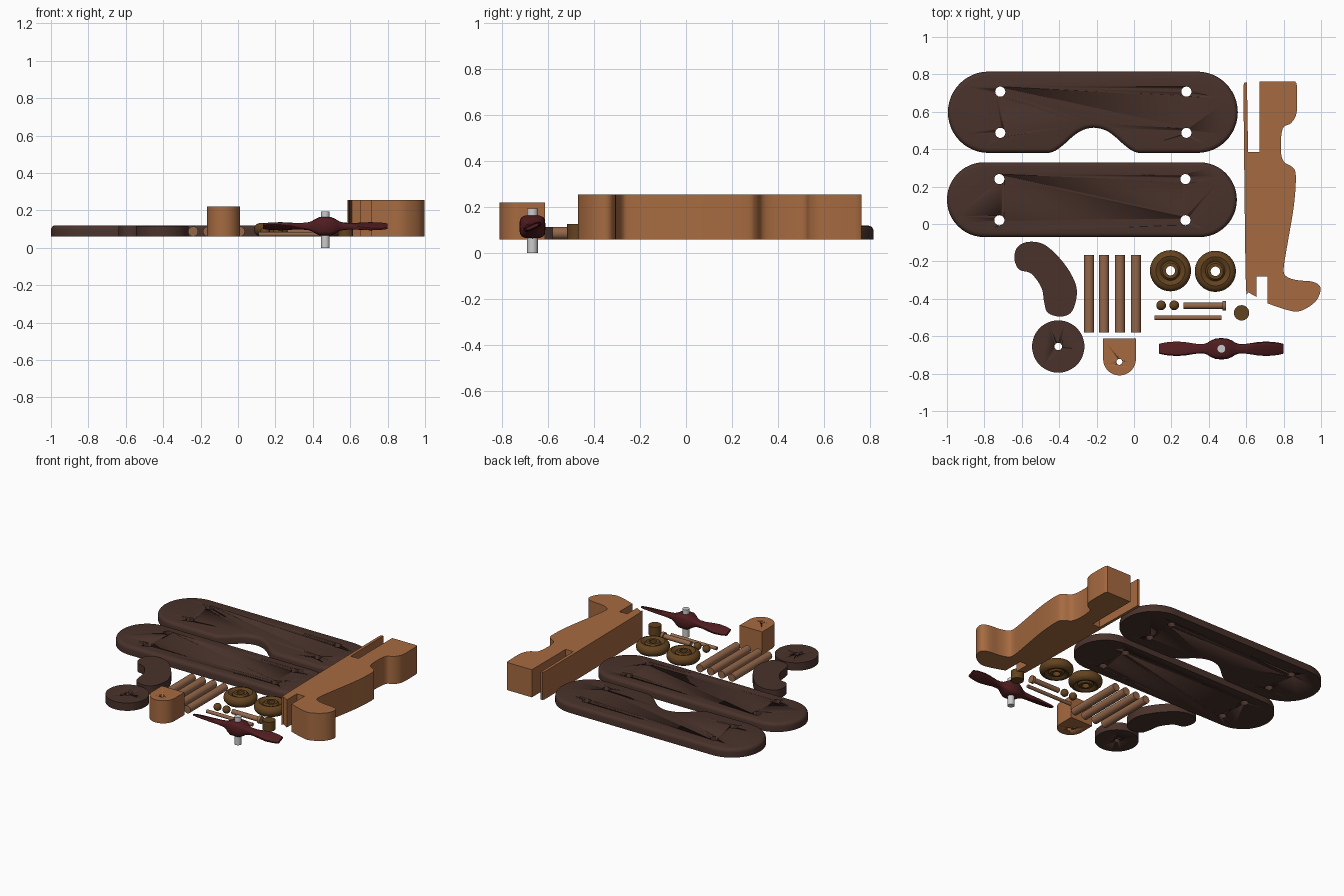
import bpy, bmesh
from math import sin, cos, pi, radians, copysign
from mathutils import Matrix, Vector

cube = bpy.data.objects.get("Cube")
if cube:
    bpy.data.objects.remove(cube)


def material(name, r, g, b):
    m = bpy.data.materials.new(name)
    m.use_nodes = True
    m.diffuse_color = (r, g, b, 1)
    m.node_tree.nodes["Principled BSDF"].inputs["Base Color"].default_value = (r, g, b, 1)
    return m


WALNUT = material("dark walnut", .067, .032, .024)
OAK = material("warm oak", .38, .145, .052)
DOWEL = material("pale dowel", .29, .135, .068)
BROWN = material("golden brown", .125, .056, .014)
RED = material("dark red", .08, .012, .014)
STEEL = material("light steel", .6, .6, .6)
FLOOR = .06


def finish(name, bm, mat):
    bmesh.ops.recalc_face_normals(bm, faces=bm.faces[:])
    mesh = bpy.data.meshes.new(name)
    bm.to_mesh(mesh)
    bm.free()
    obj = bpy.data.objects.new(name, mesh)
    bpy.context.collection.objects.link(obj)
    mesh.materials.append(mat)
    bpy.ops.object.select_all(action='DESELECT')
    obj.select_set(True)
    bpy.context.view_layer.objects.active = obj
    bpy.ops.object.shade_smooth_by_angle(angle=radians(35))
    return obj


def arc(cx, cy, r, start, end, n=24):
    angles = [radians(start + (end - start) * i / n) for i in range(n + 1)]
    return [(cx + r * cos(a), cy + r * sin(a)) for a in angles]


def spline(pts, closed=False, steps=5):
    """Smooth curve through the points."""
    p = [Vector(q) for q in pts]
    p = [p[-1]] + p + p[:2] if closed else [p[0]] + p + [p[-1]]
    out = []
    for a, b, c, d in zip(p, p[1:], p[2:], p[3:]):
        for i in range(steps):
            t = i / steps
            out.append(tuple(b + (c - a) * t / 2 + (2 * a - 5 * b + 4 * c - d) * t * t / 2
                             + (3 * b - a - 3 * c + d) * t ** 3 / 2))
    return out if closed else out + [tuple(pts[-1])]


def cylinder(bm, centre, radius, length, axis='Z', sides=32):
    turn = {'X': Matrix.Rotation(pi / 2, 4, 'Y'), 'Y': Matrix.Rotation(pi / 2, 4, 'X'),
            'Z': Matrix()}[axis]
    bmesh.ops.create_cone(bm, cap_ends=True, segments=sides, radius1=radius, radius2=radius,
                          depth=length, matrix=Matrix.Translation(centre) @ turn)


def rod(name, mat, centre, radius, length, axis='Z'):
    bm = bmesh.new()
    cylinder(bm, centre, radius, length, axis)
    return finish(name, bm, mat)


def board(name, mat, outline, top, holes=(), hole_radius=.027, rounding=0):
    """Flat cut-out board with drilled holes and an optional rounded top edge."""
    bm = bmesh.new()
    base = bm.faces.new([bm.verts.new((x, y, FLOOR)) for x, y in outline])
    new = bmesh.ops.extrude_face_region(bm, geom=[base])["geom"]
    bmesh.ops.translate(bm, vec=(0, 0, top - FLOOR),
                        verts=[v for v in new if isinstance(v, bmesh.types.BMVert)])
    if rounding:
        rim = [e for e in bm.edges if all(v.co.z > top - .001 for v in e.verts)]
        bmesh.ops.bevel(bm, geom=rim, offset=rounding, segments=4, profile=.5,
                        affect='EDGES', clamp_overlap=False)
    obj = finish(name, bm, mat)
    if holes:
        cut = bmesh.new()
        for x, y in holes:
            cylinder(cut, (x, y, top / 2), hole_radius, top * 2)
        drill = finish("drill", cut, mat)
        drill.hide_render = True
        mod = obj.modifiers.new("holes", 'BOOLEAN')
        mod.operation, mod.solver, mod.object = 'DIFFERENCE', 'EXACT', drill
        bpy.context.view_layer.objects.active = obj
        bpy.ops.object.modifier_apply(modifier=mod.name)
        bpy.data.objects.remove(drill)
    return obj


# Wings, the upper one with a scooped edge
def wing(name, left, right, low, high, notch):
    r, mid = (high - low) / 2, (high + low) / 2
    outline = (arc(left + r, mid, r, 270, 90) + arc(right - r, mid, r, 90, -90)
               + [(x, low + h) for x, h in notch])
    holes = [(x, mid + s * .11) for x in (left + .28, right - .275) for s in (-1, 1)]
    board(name, WALNUT, outline, .12, holes, .027, .024)


half = [(.24, 0), (.205, .012), (.16, .045), (.11, .09), (.06, .122), (0, .135)]
bell = half + [(-x, h) for x, h in half[-2::-1]]
wing("upper_wing", -.995, .555, .38, .815, [(x - .215, h) for x, h in spline(bell, steps=3)])
wing("lower_wing", -1, .55, -.07, .33, [])

# Fuselage with long slot at the tail and notch near the nose
profile = spline([(.87, .75), (.87, .6), (.84, .54), (.795, .51), (.785, .40), (.80, .335),
                  (.845, .305), (.865, .26), (.855, .1), (.82, -.11), (.80, -.24), (.815, -.28),
                  (.87, -.3), (.96, -.31), (.998, -.345), (.97, -.415), (.89, -.465),
                  (.82, -.46), (.715, -.425)])
fuselage = ([(.61, .385), (.67, .385), (.67, .762), (.862, .762)] + profile
            + [(.715, -.28), (.655, -.28), (.655, -.39)]
            + spline([(.61, -.365), (.598, -.32), (.59, .24), (.585, .74)])
            + [(.59, .757), (.604, .757)])
board("fuselage", OAK, fuselage, .255)

# Tail fin, round tail plate and nose block
fin = [(-.64, -.18), (-.62, -.12), (-.56, -.095), (-.48, -.11), (-.40, -.18), (-.335, -.27),
       (-.305, -.36), (-.33, -.465), (-.39, -.495), (-.46, -.475), (-.48, -.42),
       (-.495, -.34), (-.55, -.265), (-.615, -.243)]
board("tail_fin", WALNUT, spline(fin, closed=True), .12)
board("round_plate", WALNUT, arc(-.405, -.655, .14, 0, 352.5, 47), .115, [(-.405, -.655)], .02)
nose = [(.01, -.613), (-.165, -.613)] + arc(-.0775, -.722, .0875, 180, 360)
board("nose_block", OAK, nose, .22, [(-.078, -.737)], .016)

# Four struts
for i, x in enumerate((-.24, -.16, -.075, .01)):
    rod(f"strut_{i + 1}", DOWEL, (x, -.373, FLOOR + .027), .027, .415, 'Y')


# Wheels, turned from a rounded tyre and hub section
def wheel(name, x, y):
    upper = [(.025, .034), (.042, .034), (.052, .022), (.062, .03), (.078, .036),
             (.095, .03), (.106, .017), (.11, 0)]
    section = upper + [(r, -z) for r, z in upper[-2::-1]]
    bm = bmesh.new()
    n = 40
    rings = [[bm.verts.new((x + r * cos(2 * pi * i / n), y + r * sin(2 * pi * i / n),
                            FLOOR + .037 + z)) for r, z in section] for i in range(n)]
    for a, b in zip(rings, rings[1:] + rings[:1]):
        for j in range(len(section)):
            k = (j + 1) % len(section)
            bm.faces.new((a[j], b[j], b[k], a[k]))
    finish(name, bm, BROWN)


wheel("right_wheel", .195, -.25)
wheel("left_wheel", .435, -.253)

# Small hardware: beads, peg, pin with head, axle
for i, x in enumerate((.145, .215)):
    bm = bmesh.new()
    bmesh.ops.create_uvsphere(bm, u_segments=20, v_segments=12, radius=.026,
                              matrix=Matrix.Translation((x, -.435, FLOOR + .026)))
    finish(f"bead_{i + 1}", bm, BROWN)
rod("round_peg", BROWN, (.575, -.475, FLOOR + .033), .041, .066)
rod("pin", DOWEL, (.37, -.437, FLOOR + .026), .017, .21, 'X')
rod("pin_head", DOWEL, (.482, -.437, FLOOR + .026), .026, .02, 'X')
rod("axle", DOWEL, (.288, -.502, FLOOR + .012), .012, .357, 'X')

# Propeller: sections (distance, half width, half thickness, tilt), mirrored with opposite tilt
stations = [(0, .057, .05, 0), (.03, .055, .05, 0), (.055, .045, .038, 0), (.075, .032, .026, 0),
            (.1, .024, .019, 6), (.14, .027, .015, 12), (.19, .036, .013, 18),
            (.24, .041, .012, 22), (.3, .036, .01, 24), (.333, .028, .007, 24)]
sections = [(-d, w, t, -a) for d, w, t, a in stations[:0:-1]] + stations
bm = bmesh.new()
loops = []
for d, w, t, tilt in sections:
    loop = []
    for i in range(16):
        c, s = cos(pi * i / 8), sin(pi * i / 8)
        u = w * copysign(abs(c) ** .55, c)
        v = t * copysign(abs(s) ** .55, s)
        a = radians(tilt)
        loop.append(bm.verts.new((.467 + d, -.667 + u * cos(a) - v * sin(a),
                                  .115 + u * sin(a) + v * cos(a))))
    loops.append(loop)
for a, b in zip(loops, loops[1:]):
    for i in range(16):
        j = (i + 1) % 16
        bm.faces.new((a[i], a[j], b[j], b[i]))
bm.faces.new(loops[0])
bm.faces.new(loops[-1])
finish("propeller", bm, RED)
rod("propeller_shaft", STEEL, (.467, -.667, .0975), .023, .195)
